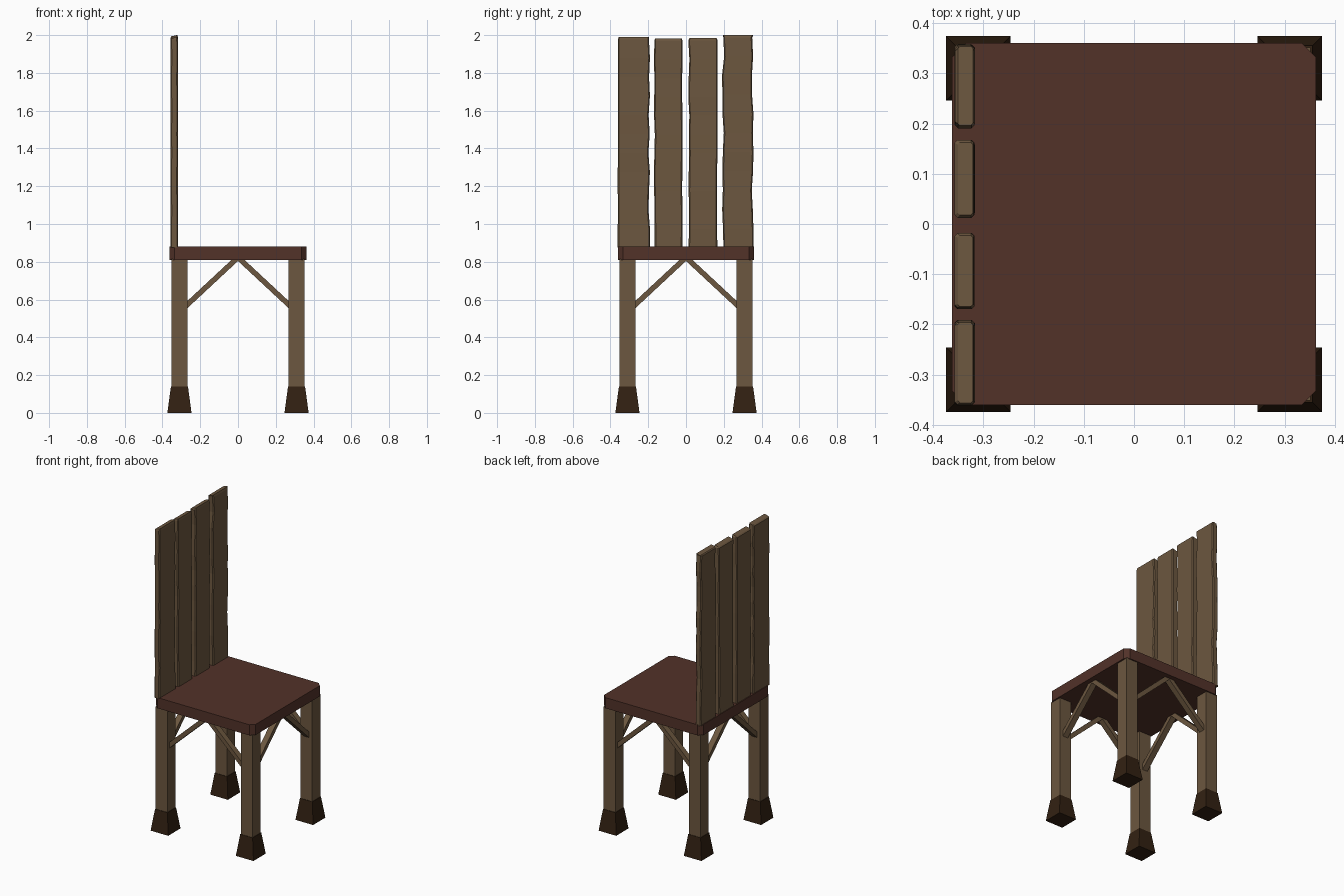
import bpy, bmesh, random
from math import sqrt
from mathutils import Vector

if "Cube" in bpy.data.objects:
    bpy.data.objects.remove(bpy.data.objects["Cube"])

random.seed(4)


def material(name, rgb):
    m = bpy.data.materials.new(name)
    m.diffuse_color = (*rgb, 1)
    m.use_nodes = True
    m.node_tree.nodes["Principled BSDF"].inputs["Base Color"].default_value = m.diffuse_color
    return m


wood = material("weathered_wood", (0.15, 0.095, 0.05))
seat_wood = material("seat_wood", (0.085, 0.032, 0.022))
dark_wood = material("dark_wood", (0.032, 0.015, 0.006))


def loft(name, rings, mat):
    """Join equal-length rings of points into a closed solid."""
    bm = bmesh.new()
    loops = [[bm.verts.new(p) for p in ring] for ring in rings]
    n = len(loops[0])
    for a, b in zip(loops, loops[1:]):
        for i in range(n):
            j = (i + 1) % n
            bm.faces.new((a[i], a[j], b[j], b[i]))
    bm.faces.new(loops[0][::-1])
    bm.faces.new(loops[-1])
    bmesh.ops.recalc_face_normals(bm, faces=bm.faces)
    me = bpy.data.meshes.new(name)
    bm.to_mesh(me)
    bm.free()
    me.materials.append(mat)
    ob = bpy.data.objects.new(name, me)
    bpy.context.collection.objects.link(ob)
    return ob


def rect(x0, x1, y0, y1, z, c=0.0):
    """Horizontal rectangle, with chamfered corners when c > 0."""
    if not c:
        return [(x0, y0, z), (x1, y0, z), (x1, y1, z), (x0, y1, z)]
    return [(x0 + c, y0, z), (x1 - c, y0, z), (x1, y0 + c, z), (x1, y1 - c, z),
            (x1 - c, y1, z), (x0 + c, y1, z), (x0, y1 - c, z), (x0, y0 + c, z)]


def square(cx, cy, h, z):
    return rect(cx - h, cx + h, cy - h, cy + h, z)


# Seat slab with cut corners
loft("seat", [rect(-0.362, 0.362, -0.36, 0.36, z, 0.027) for z in (0.81, 0.88)], seat_wood)

# Legs and flared feet
P = 0.31
for sx, side_x in ((-1, "back"), (1, "front")):
    for sy, side_y in ((-1, "right"), (1, "left")):
        x, y = sx * P, sy * P
        tag = f"{side_x}_{side_y}"
        loft(tag + "_leg", [square(x, y, 0.042, 0.13), square(x, y, 0.042, 0.815)], wood)
        loft(tag + "_foot", [square(x, y, 0.064, 0), square(x, y, 0.045, 0.14)], dark_wood)


# Diagonal braces from each leg up to the middle of each seat edge
def brace(name, centre, direction):
    d = Vector(direction)
    up = Vector((0, 0, 1))
    side = d.cross(up) * 0.019
    normal = (d + up) / sqrt(2) * 0.014
    ends = (centre + d * 0.29 + up * 0.553, centre - d * 0.0 + up * 0.823)
    rings = [[e + side * a + normal * b for a, b in ((-1, -1), (1, -1), (1, 1), (-1, 1))]
             for e in ends]
    loft(name, rings, wood)


for s in (-1, 1):
    for t in (-1, 1):
        brace(f"brace_along_x_{s}_{t}", Vector((0, s * P, 0)), (t, 0, 0))
        brace(f"brace_along_y_{s}_{t}", Vector((s * P, 0, 0)), (0, t, 0))

# Backrest planks: y range, top height, how far each edge is worn away
planks = [(-0.362, -0.190, 1.99, 0.002, 0.011),
          (-0.170, -0.017, 1.982, 0.005, 0.004),
          (0.012, 0.168, 1.984, 0.006, 0.004),
          (0.190, 0.360, 2.0, 0.012, 0.012)]
for k, (y0, y1, top, wear0, wear1) in enumerate(planks):
    rings = []
    levels = 12
    for i in range(levels):
        z = 0.875 + (top - 0.012 - 0.875) * i / (levels - 1)
        a = y0 + random.uniform(0, wear0)
        b = y1 - random.uniform(0, wear1)
        dx = random.uniform(-0.001, 0.001)
        rings.append(rect(-0.357 + dx, -0.318 + dx, a, b, z, 0.006))
    # Bevelled, slightly slanted top
    cap = rect(-0.351, -0.321, y0 + 0.006, y1 - 0.006, top, 0.004)
    rings.append([(x, y, z - (0.006 if x < -0.336 else 0)) for x, y, z in cap])
    loft(f"back_plank_{k + 1}", rings, wood)
